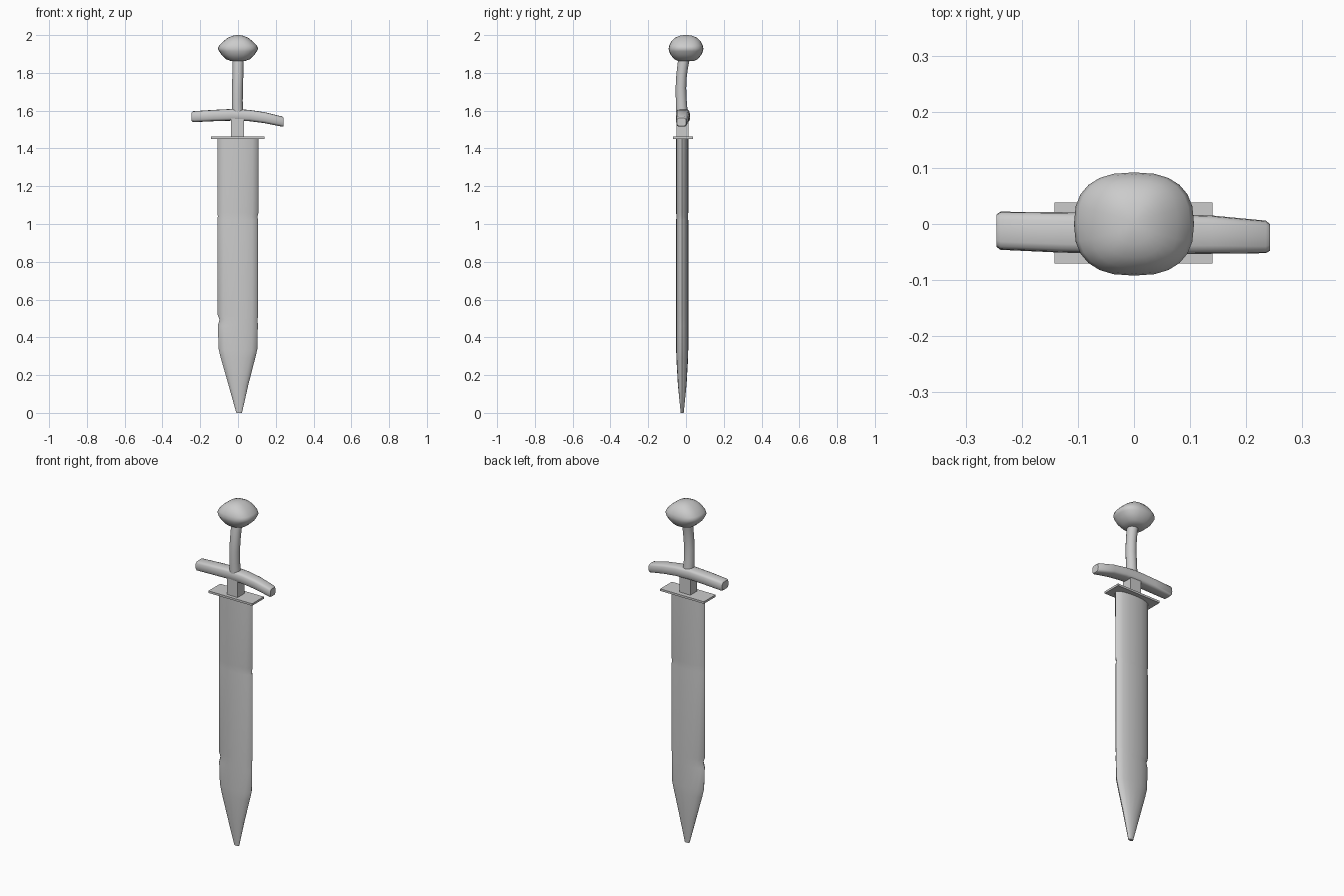
import bpy, bmesh, math


def loft(name, rings, axis='z', sides=16, power=2.0, smooth=40):
    """Skin superellipse rings: (position on axis, centre a, centre b, half a, half b)."""
    bm = bmesh.new()
    loops = []
    for pos, ca, cb, ra, rb in rings:
        loop = []
        for i in range(sides):
            t = 2 * math.pi * i / sides
            c, s = math.cos(t), math.sin(t)
            a = ca + ra * math.copysign(abs(c) ** (2 / power), c)
            b = cb + rb * math.copysign(abs(s) ** (2 / power), s)
            loop.append(bm.verts.new((a, b, pos) if axis == 'z' else (pos, a, b)))
        loops.append(loop)
    for lo, hi in zip(loops, loops[1:]):
        for i in range(sides):
            j = (i + 1) % sides
            bm.faces.new((lo[i], lo[j], hi[j], hi[i]))
    bm.faces.new(loops[0][::-1])
    bm.faces.new(loops[-1])
    bmesh.ops.recalc_face_normals(bm, faces=bm.faces)
    mesh = bpy.data.meshes.new(name)
    bm.to_mesh(mesh)
    bm.free()
    obj = bpy.data.objects.new(name, mesh)
    bpy.context.collection.objects.link(obj)
    bpy.ops.object.select_all(action='DESELECT')
    obj.select_set(True)
    bpy.context.view_layer.objects.active = obj
    bpy.ops.object.shade_smooth_by_angle(angle=math.radians(smooth))
    return obj


def box(name, x0, x1, y0, y1, z0, z1):
    bpy.ops.mesh.primitive_cube_add(
        size=1, location=((x0 + x1) / 2, (y0 + y1) / 2, (z0 + z1) / 2))
    obj = bpy.context.object
    obj.name = name
    obj.scale = (x1 - x0, y1 - y0, z1 - z0)
    return obj


# Blade: lens section, tapered point, small nicks on both edges
YB = -0.02
loft("blade", [
    (0.0, 0.006, YB, 0.015, 0.008),
    (0.15, 0.002, YB, 0.053, 0.023),
    (0.29, 0.0, YB, 0.091, 0.031),
    (0.335, 0.0, YB, 0.102, 0.032),
    (0.46, -0.001, YB, 0.106, 0.032),
    (0.495, 0.003, YB, 0.101, 0.032),
    (0.52, -0.001, YB, 0.107, 0.032),
    (1.02, -0.001, YB, 0.107, 0.032),
    (1.04, -0.002, YB, 0.105, 0.031),
    (1.06, 0.0, YB, 0.108, 0.032),
    (1.455, 0.0, YB, 0.108, 0.033),
])

# Thin collar plate and the square tang above it
box("collar_plate", -0.142, 0.14, -0.07, 0.038, 1.45, 1.462)
box("tang", -0.036, 0.033, -0.05, 0.012, 1.455, 1.58)

# Drooping crossguard
loft("crossguard", [
    (-0.245, -0.012, 1.568, 0.029, 0.023),
    (-0.238, -0.012, 1.568, 0.034, 0.029),
    (-0.13, -0.015, 1.574, 0.036, 0.030),
    (-0.03, -0.017, 1.578, 0.036, 0.031),
    (0.06, -0.018, 1.574, 0.036, 0.030),
    (0.14, -0.019, 1.563, 0.034, 0.029),
    (0.235, -0.023, 1.542, 0.029, 0.027),
    (0.242, -0.024, 1.540, 0.024, 0.022),
], axis='x', sides=16, power=3.5)

# Bent grip
loft("grip", [
    (1.58, -0.002, -0.021, 0.031, 0.031),
    (1.65, -0.004, -0.025, 0.029, 0.029),
    (1.72, -0.003, -0.027, 0.029, 0.028),
    (1.78, -0.001, -0.024, 0.029, 0.028),
    (1.83, 0.0, -0.018, 0.029, 0.029),
    (1.89, 0.0, -0.008, 0.031, 0.031),
])

# Flattened pommel
loft("pommel", [
    (1.862, 0.0, 0.0, 0.035, 0.040),
    (1.872, 0.0, 0.0, 0.062, 0.062),
    (1.895, 0.0, 0.0, 0.087, 0.081),
    (1.915, 0.0, 0.0, 0.100, 0.090),
    (1.928, 0.0, 0.0, 0.107, 0.092),
    (1.945, 0.0, 0.0, 0.100, 0.089),
    (1.967, 0.0, 0.0, 0.078, 0.078),
    (1.985, 0.0, 0.0, 0.055, 0.060),
    (1.996, 0.0, 0.0, 0.030, 0.036),
    (2.0, 0.0, 0.0, 0.010, 0.012),
], sides=24, power=2.5, smooth=60)
